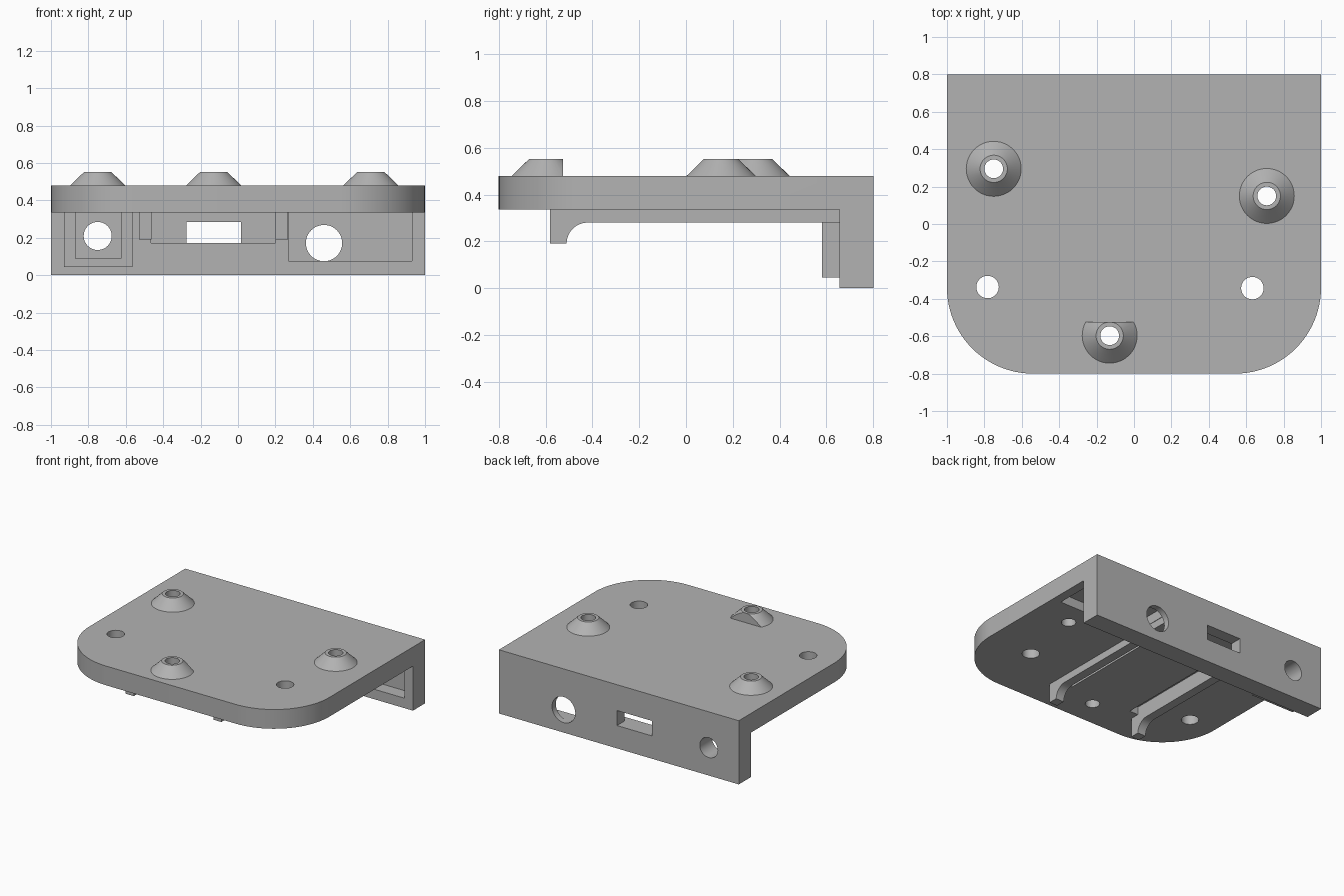
import bpy, bmesh, math

old = bpy.data.objects.get("Cube")
if old:
    bpy.data.objects.remove(old)

grey = bpy.data.materials.new("matte grey")
grey.use_nodes = True
colour = (0.45, 0.45, 0.45, 1)
grey.diffuse_color = colour
grey.node_tree.nodes["Principled BSDF"].inputs["Base Color"].default_value = colour

TOP, UNDER = 0.48, 0.335        # plate top and underside heights
WALL_FRONT, BACK = 0.655, 0.8   # back wall thickness in y


def finish(name, bm):
    bmesh.ops.recalc_face_normals(bm, faces=bm.faces)
    mesh = bpy.data.meshes.new(name)
    bm.to_mesh(mesh)
    bm.free()
    mesh.materials.append(grey)
    obj = bpy.data.objects.new(name, mesh)
    bpy.context.collection.objects.link(obj)
    return obj


def prism(name, points, shift):
    """Extrude a closed outline of 3D points along a vector."""
    bm = bmesh.new()
    face = bm.faces.new([bm.verts.new(p) for p in points])
    side = bmesh.ops.extrude_face_region(bm, geom=[face])["geom"]
    bmesh.ops.translate(bm, vec=shift, verts=[v for v in side if isinstance(v, bmesh.types.BMVert)])
    return finish(name, bm)


def box(name, x, y, z):
    corners = [(x[0], y[0], z[0]), (x[1], y[0], z[0]), (x[1], y[1], z[0]), (x[0], y[1], z[0])]
    return prism(name, corners, (0, 0, z[1] - z[0]))


def circle(r, n=48):
    return [(r * math.cos(math.tau * i / n), r * math.sin(math.tau * i / n)) for i in range(n)]


def upright_hole(x, y, r):
    return prism("cutter", [(x + a, y + b, 0.1) for a, b in circle(r)], (0, 0, 0.7))


def wall_hole(x, z, r):
    return prism("cutter", [(x + a, 0.5, z + b) for a, b in circle(r)], (0, 0.5, 0))


def combine(obj, others, operation="DIFFERENCE"):
    bpy.context.view_layer.objects.active = obj
    for other in others:
        mod = obj.modifiers.new("cut", "BOOLEAN")
        mod.operation, mod.solver, mod.object = operation, "EXACT", other
        bpy.ops.object.modifier_apply(modifier=mod.name)
        bpy.data.objects.remove(other)


def smooth(obj):
    bpy.ops.object.select_all(action="DESELECT")
    obj.select_set(True)
    bpy.context.view_layer.objects.active = obj
    bpy.ops.object.shade_smooth_by_angle(angle=math.radians(30))


# Plate with two rounded front corners, joined to the back wall
R = 0.46
outline = [(1, BACK, UNDER), (-1, BACK, UNDER)]
for cx, start in ((R - 1, math.pi), (1 - R, 1.5 * math.pi)):
    for i in range(25):
        a = start + i / 24 * math.pi / 2
        outline.append((cx + R * math.cos(a), R - BACK + R * math.sin(a), UNDER))
body = prism("plate_and_back_wall", outline, (0, 0, TOP - UNDER))
combine(body, [box("wall", (-1, 1), (WALL_FRONT, BACK), (0, 0.42))], "UNION")

# Pockets, grooves, ports and screw holes
combine(body, [
    box("cutter", (0.27, 0.93), (0.33, 0.755), (0.075, 0.405)),
    box("cutter", (-0.465, 0.2), (0.6, 0.71), (0.172, UNDER)),
    box("cutter", (-0.275, 0.015), (0.6, 0.9), (0.172, 0.285)),
    box("cutter", (0.125, 0.2), (-0.51, 0.71), (0.25, 0.395)),
    box("cutter", (-0.465, -0.39), (-0.51, 0.71), (0.25, 0.395)),
    wall_hole(0.46, 0.172, 0.097),
    wall_hole(-0.75, 0.21, 0.075),
    upright_hole(-0.783, -0.337, 0.06),
    upright_hole(0.633, -0.343, 0.06),
])

# Conical standoffs with through holes; the front one has a flat back
standoffs = (("right", -0.75, 0.295), ("left", 0.71, 0.15), ("front", -0.13, -0.597))
for side, x, y in standoffs:
    bm = bmesh.new()
    bmesh.ops.create_cone(bm, cap_ends=True, segments=48, radius1=0.147, radius2=0.073, depth=0.072)
    bmesh.ops.translate(bm, vec=(x, y, TOP + 0.036), verts=bm.verts)
    cone = finish(side + "_standoff", bm)
    combine(cone, [upright_hole(x, y, 0.05)])
    combine(body, [upright_hole(x, y, 0.05)])
    if side == "front":
        combine(cone, [box("cutter", (-0.4, 0.2), (-0.525, -0.3), (0.4, 0.7))])
    smooth(cone)
smooth(body)

# Board rails with a hooked front end
for side, x in (("right", -0.53), ("left", 0.2)):
    profile = [(-0.58, UNDER), (-0.58, 0.19)]
    for i in range(13):
        a = math.pi - i / 12 * math.pi / 2
        profile.append((-0.42 + 0.09 * math.cos(a), 0.19 + 0.09 * math.sin(a)))
    profile += [(WALL_FRONT, 0.28), (WALL_FRONT, UNDER)]
    rail = prism(side + "_board_rail", [(x, y, z) for y, z in profile], (0.067, 0, 0))
    smooth(rail)

# U-shaped switch holder on the wall
holder = [(-0.93, UNDER), (-0.93, 0.045), (-0.565, 0.045), (-0.565, UNDER),
          (-0.625, UNDER), (-0.625, 0.09), (-0.87, 0.09), (-0.87, UNDER)]
prism("switch_holder", [(x, 0.58, z) for x, z in holder], (0, WALL_FRONT - 0.58, 0))
